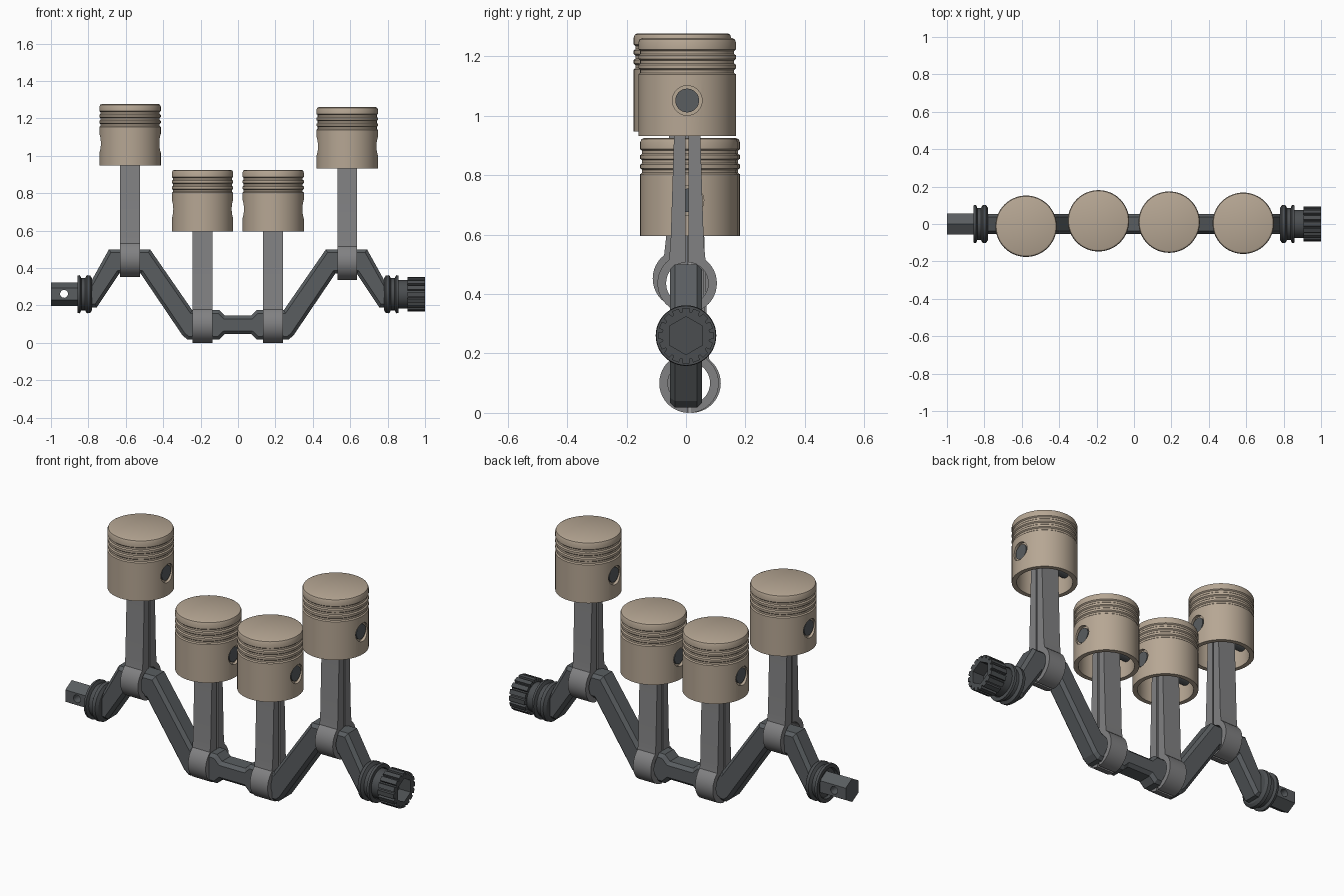
import bpy, bmesh, math
from mathutils import Matrix

if "Cube" in bpy.data.objects:
    bpy.data.objects.remove(bpy.data.objects["Cube"])


def material(name, rgb):
    m = bpy.data.materials.new(name)
    m.use_nodes = True
    m.diffuse_color = (*rgb, 1)
    m.node_tree.nodes["Principled BSDF"].inputs["Base Color"].default_value = (*rgb, 1)
    return m


TAN = material("tan piston", (0.47, 0.385, 0.295))
GREY = material("mid grey rod", (0.22, 0.22, 0.225))
DARK = material("dark blue grey crank", (0.1, 0.11, 0.117))
DARKER = material("dark grey collar", (0.07, 0.076, 0.081))


def finish(name, bm, mat):
    bmesh.ops.recalc_face_normals(bm, faces=bm.faces[:])
    mesh = bpy.data.meshes.new(name)
    bm.to_mesh(mesh)
    bm.free()
    mesh.materials.append(mat)
    ob = bpy.data.objects.new(name, mesh)
    bpy.context.collection.objects.link(ob)
    return ob


def activate(ob):
    bpy.ops.object.select_all(action='DESELECT')
    ob.select_set(True)
    bpy.context.view_layer.objects.active = ob


def smooth(ob):
    activate(ob)
    bpy.ops.object.shade_smooth_by_angle(angle=math.radians(30))


# Revolve a (radius, height) profile around z, then turn it onto another axis
def lathe(name, profile, mat, axis='Z', sides=48, loc=(0, 0, 0)):
    bm = bmesh.new()
    pts = [bm.verts.new((r, 0, h)) for r, h in profile]
    edges = [bm.edges.new(pair) for pair in zip(pts, pts[1:])]
    bmesh.ops.spin(bm, geom=pts + edges, cent=(0, 0, 0), axis=(0, 0, 1),
                   angle=math.tau, steps=sides)
    bmesh.ops.remove_doubles(bm, verts=bm.verts[:], dist=0.0001)
    turn = {'Z': Matrix(), 'X': Matrix.Rotation(math.pi / 2, 4, 'Y'),
            'Y': Matrix.Rotation(math.pi / 2, 4, 'X')}[axis]
    bm.transform(Matrix.Translation(loc) @ turn)
    return finish(name, bm, mat)


def rod_shape(r, a, b):
    return [(0, a), (r, a), (r, b), (0, b)]


# Extrude a closed outline along x (outline in yz) or along y (outline in xz)
def prism(name, outline, lo, hi, mat, axis, bevel=0):
    bm = bmesh.new()

    def at(p, w):
        return (w, p[0], p[1]) if axis == 'X' else (p[0], w, p[1])
    a = [bm.verts.new(at(p, lo)) for p in outline]
    b = [bm.verts.new(at(p, hi)) for p in outline]
    caps = [bm.faces.new(a), bm.faces.new(b)]
    n = len(a)
    for i in range(n):
        j = (i + 1) % n
        bm.faces.new((a[i], a[j], b[j], b[i]))
    bmesh.ops.recalc_face_normals(bm, faces=bm.faces[:])
    if bevel:
        rim = [e for f in caps for e in f.edges]
        bmesh.ops.bevel(bm, geom=rim, offset=bevel, segments=1,
                        affect='EDGES', clamp_overlap=False)
    return finish(name, bm, mat)


def cut(ob, cutter):
    cutter.hide_render = True
    mod = ob.modifiers.new("cut", 'BOOLEAN')
    mod.operation, mod.solver, mod.object = 'DIFFERENCE', 'EXACT', cutter
    activate(ob)
    bpy.ops.object.modifier_apply(modifier=mod.name)
    bpy.data.objects.remove(cutter)


# Crank: zigzag outline with chamfered edges
right = [(.07, .145), (.1, .175), (.245, .175), (.47, .5), (.69, .5), (.79, .32),
         (.81, .32), (.81, .19), (.755, .19), (.635, .37), (.52, .37),
         (.297, .04), (.27, .018), (.1, .018), (.07, .047)]
left = [(-x, z) for x, z in reversed(right)]
prism("crank", right + left, -.054, .054, DARK, 'Y', bevel=.017)

# Shaft ends: grooved collars, hexagonal stub and splined socket
AXIS = (0, 0, .26)
collar = [(0, .845), (.075, .845), (.08, .858), (.1, .858), (.102, .845), (.086, .838),
          (.086, .818), (.102, .808), (.1, .79), (.085, .78), (0, .78)]
smooth(lathe("right_collar", [(r, -h) for r, h in collar], DARKER, 'X', loc=AXIS))
smooth(lathe("left_collar", collar, DARKER, 'X', loc=AXIS))

stub = lathe("hex_stub", rod_shape(.064, -1, -.84), DARK, 'X', 6, AXIS)
cut(stub, lathe("stub_hole", rod_shape(.021, -.2, .2), DARK, 'Y', 24, (-.93, 0, .262)))

smooth(lathe("spline_neck", rod_shape(.076, .84, .91), DARKER, 'X', loc=AXIS))
teeth = 16
gear = []
for i in range(teeth):
    for step, r in ((-.32, .094), (.32, .094), (.4, .08), (.6, .08)):
        t = (i + step) * math.tau / teeth
        gear.append((r * math.sin(t), AXIS[2] + r * math.cos(t)))
spline = prism("spline_end", gear, .905, 1, DARKER, 'X')
cut(spline, lathe("socket", rod_shape(.064, .93, 1.1), DARK, 'X', 6, AXIS))

# Connecting rod half: flat bar running into half a bearing ring
GAP = .005


def arc(r, a0, a1, n=16):
    angles = [math.radians(a0 + (a1 - a0) * i / n) for i in range(n + 1)]
    return [(r * math.cos(t), r * math.sin(t)) for t in angles]


half = [(GAP, .66), (.039, .66), (.056, .13)] + arc(.1, 52, -87) + arc(.071, -86, 86)
WIDTH = .053
rod_front = prism("rod_front", [(-y, z) for y, z in half], -WIDTH, WIDTH, GREY, 'X')
rod_back = prism("rod_back", half, -WIDTH, WIDTH, GREY, 'X')
smooth(rod_front)
smooth(rod_back)

# Piston: hollow cup with three ring grooves and a countersunk pin hole
R, BOTTOM, TOP, PIN = .164, .495, .825, .615
profile = [(.14, BOTTOM), (R, BOTTOM)]
for depth in (.112, .08, .048):
    z = TOP - depth
    profile += [(R, z - .01), (R - .006, z - .005), (R - .006, z + .005), (R, z + .01)]
profile += [(R, TOP - .014), (R - .004, TOP - .004), (R - .013, TOP), (0, TOP),
            (0, .7), (.14, .7), (.14, BOTTOM)]
piston = lathe("piston", profile, TAN, sides=64)
for side in (-1, 1):
    cut(piston, lathe("pin_hole", rod_shape(.05, side * .148, side * .2), TAN, 'X', 32,
                      (0, 0, PIN)))
smooth(piston)
pin = lathe("piston_pin", rod_shape(.04, -.154, .154), DARK, 'X', 32, (0, 0, PIN))
smooth(pin)

# Place the four assemblies on the crank throws
places = [(-.577, -.012, .452), (-.19, .017, .1), (.188, .01, .1), (.584, .004, .436)]
for part in (rod_front, rod_back, piston, pin):
    base = part.name
    for i, loc in enumerate(places):
        ob = part if i == 0 else part.copy()
        if i:
            bpy.context.collection.objects.link(ob)
        ob.name = f"{base}_{i + 1}"
        ob.location = loc
